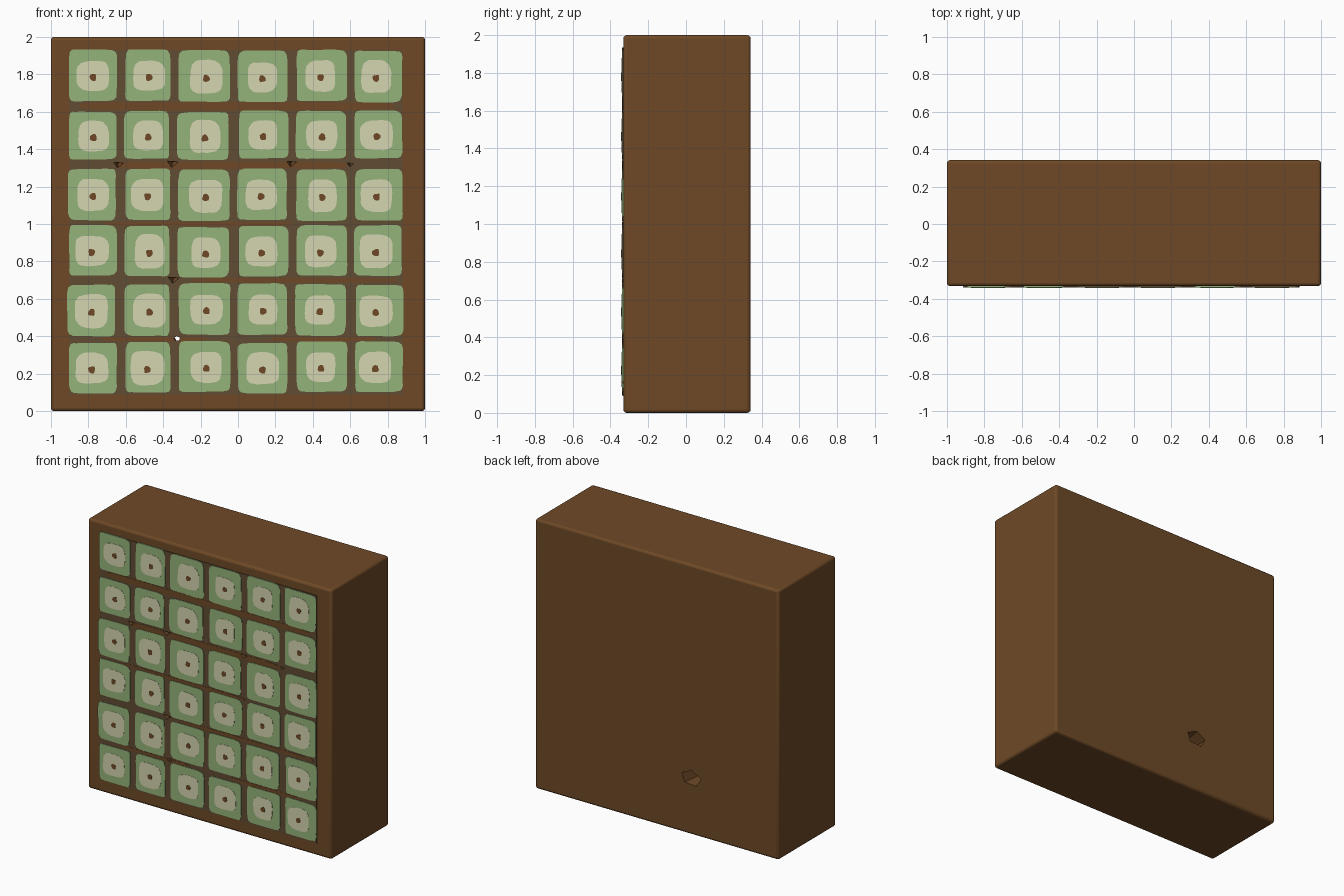
import bpy, bmesh, math, random
from mathutils import Vector

if "Cube" in bpy.data.objects:
    bpy.data.objects.remove(bpy.data.objects["Cube"])

random.seed(4)


def material(name, rgb):
    lin = [((c / 255 + 0.055) / 1.055) ** 2.4 for c in rgb]
    m = bpy.data.materials.new(name)
    m.diffuse_color = (*lin, 1)
    m.use_nodes = True
    m.node_tree.nodes["Principled BSDF"].inputs["Base Color"].default_value = m.diffuse_color
    return m


BROWN = material("earth brown", (110, 73, 38))
GROUT = material("grey brown", (97, 76, 52))
GREEN = material("leaf green", (148, 179, 123))
CREAM = material("pale cream", (213, 213, 176))


def finish(bm, name, mat):
    bmesh.ops.recalc_face_normals(bm, faces=bm.faces[:])
    me = bpy.data.meshes.new(name)
    bm.to_mesh(me)
    bm.free()
    me.materials.append(mat)
    ob = bpy.data.objects.new(name, me)
    bpy.context.collection.objects.link(ob)
    return ob


def box(name, x, y, z, mat):
    bm = bmesh.new()
    bmesh.ops.create_cube(bm, size=1)
    for v in bm.verts:
        v.co = Vector((x[v.co.x > 0], y[v.co.y > 0], z[v.co.z > 0]))
    return finish(bm, name, mat)


def plate(bm, cx, cz, w, h, front, power, wobble, n=44, depth=0.009):
    """Thin rounded-square plate with a hand-cut edge, facing -y."""
    ring = []
    phase = random.random() * 6
    for i in range(n):
        a = 2 * math.pi * (i + 0.5) / n
        c, s = math.cos(a), math.sin(a)
        k = 1 + wobble * (math.sin(3 * a + phase) + random.uniform(-0.7, 0.7))
        ring.append(bm.verts.new((
            cx + w * k * math.copysign(abs(c) ** (2 / power), c), front,
            cz + h * k * math.copysign(abs(s) ** (2 / power), s))))
    face = bm.faces.new(ring)
    ext = bmesh.ops.extrude_face_region(bm, geom=[face], use_keep_orig=True)
    for v in ext["geom"]:
        if isinstance(v, bmesh.types.BMVert):
            v.co.y += depth


# Block and the recessed-looking grout field on its front
block = box("block", (-1, 1), (-0.332, 0.342), (0, 2), BROWN)
bev = block.modifiers.new("soft edges", 'BEVEL')
bev.width = 0.018
bev.segments = 3
grout = box("grout_field", (-0.90, 0.88), (-0.3365, -0.328), (0.09, 1.93), GROUT)

# Exposed earth streaks along the horizontal joints
streaks = bmesh.new()
for x, z, w, h in [(-0.02, 1.63, 0.84, 0.022), (-0.05, 1.315, 0.62, 0.020),
                   (0.3, 0.70, 0.55, 0.012), (-0.45, 0.385, 0.28, 0.012),
                   (-0.2, 1.0, 0.5, 0.011), (0.45, 0.385, 0.28, 0.012)]:
    plate(streaks, x, z, w, h, -0.338, 5, 0.03)
earth = finish(streaks, "earth_streaks", BROWN)

# Grid of green tiles, each with a cream patch and a brown dot
cols = [(-0.905, -0.65), (-0.605, -0.365), (-0.32, -0.045),
        (0.0, 0.265), (0.31, 0.58), (0.625, 0.88)]
rows = [(0.10, 0.37), (0.405, 0.68), (0.72, 0.99),
        (1.02, 1.295), (1.345, 1.60), (1.655, 1.93)]
centres = [-0.78, -0.48, -0.175, 0.13, 0.445, 0.74]
tiles, patches, dots = bmesh.new(), bmesh.new(), bmesh.new()
jit = lambda r: random.uniform(-r, r)
for (x0, x1), px in zip(cols, centres):
    for z0, z1 in rows:
        cx, cz = (x0 + x1) / 2 + jit(0.006), (z0 + z1) / 2 + jit(0.006)
        plate(tiles, cx, cz, (x1 - x0) / 2, (z1 - z0) / 2, -0.340, 10, 0.014)
        px2, pz = px + jit(0.008), cz - 0.003
        plate(patches, px2, pz, 0.083 + jit(0.007), 0.085 + jit(0.007),
              -0.3415, 3.4, 0.025)
        plate(dots, px2, pz - 0.008, 0.018, 0.019, -0.343, 2.5, 0.1, 10)
finish(tiles, "green_tiles", GREEN)
finish(patches, "cream_patches", CREAM)
finish(dots, "centre_dots", BROWN)


# Chips in the joints and one tapering hole through to the back
def spike(bm, mouth, tip, r_mouth, r_tip, sides, squash=1.0):
    m, t = Vector(mouth), Vector(tip)
    loops = []
    for p, r in ((m, r_mouth), (t, r_tip)):
        loops.append([bm.verts.new(p + Vector((
            r * math.cos(2 * math.pi * i / sides + 0.4), 0,
            squash * r * math.sin(2 * math.pi * i / sides + 0.4))))
            for i in range(sides)])
    for i in range(sides):
        j = (i + 1) % sides
        bm.faces.new((loops[0][i], loops[0][j], loops[1][j], loops[1][i]))
    bm.faces.new(loops[0])
    bm.faces.new(loops[1])


cut = bmesh.new()
for x, z, r in [(-0.64, 1.315, 0.045), (-0.35, 1.32, 0.05), (0.285, 1.32, 0.045),
                (0.60, 1.315, 0.03), (-0.345, 0.70, 0.05)]:
    spike(cut, (x, -0.37, z), (x, -0.27, z + 0.01), r, 0.004, 3, 0.6)
spike(cut, (-0.28, 0.37, 0.42), (-0.33, -0.40, 0.385), 0.085, 0.012, 5, 0.7)
cutter = finish(cut, "chip_cutter", BROWN)
cutter.hide_render = True
cutter.hide_viewport = True
for ob in (block, grout, earth):
    mod = ob.modifiers.new("chips", 'BOOLEAN')
    mod.operation = 'DIFFERENCE'
    mod.solver = 'EXACT'
    mod.object = cutter

# Softened block edges
bpy.ops.object.select_all(action='DESELECT')
block.select_set(True)
bpy.context.view_layer.objects.active = block
bpy.ops.object.shade_smooth_by_angle(angle=math.radians(35))
